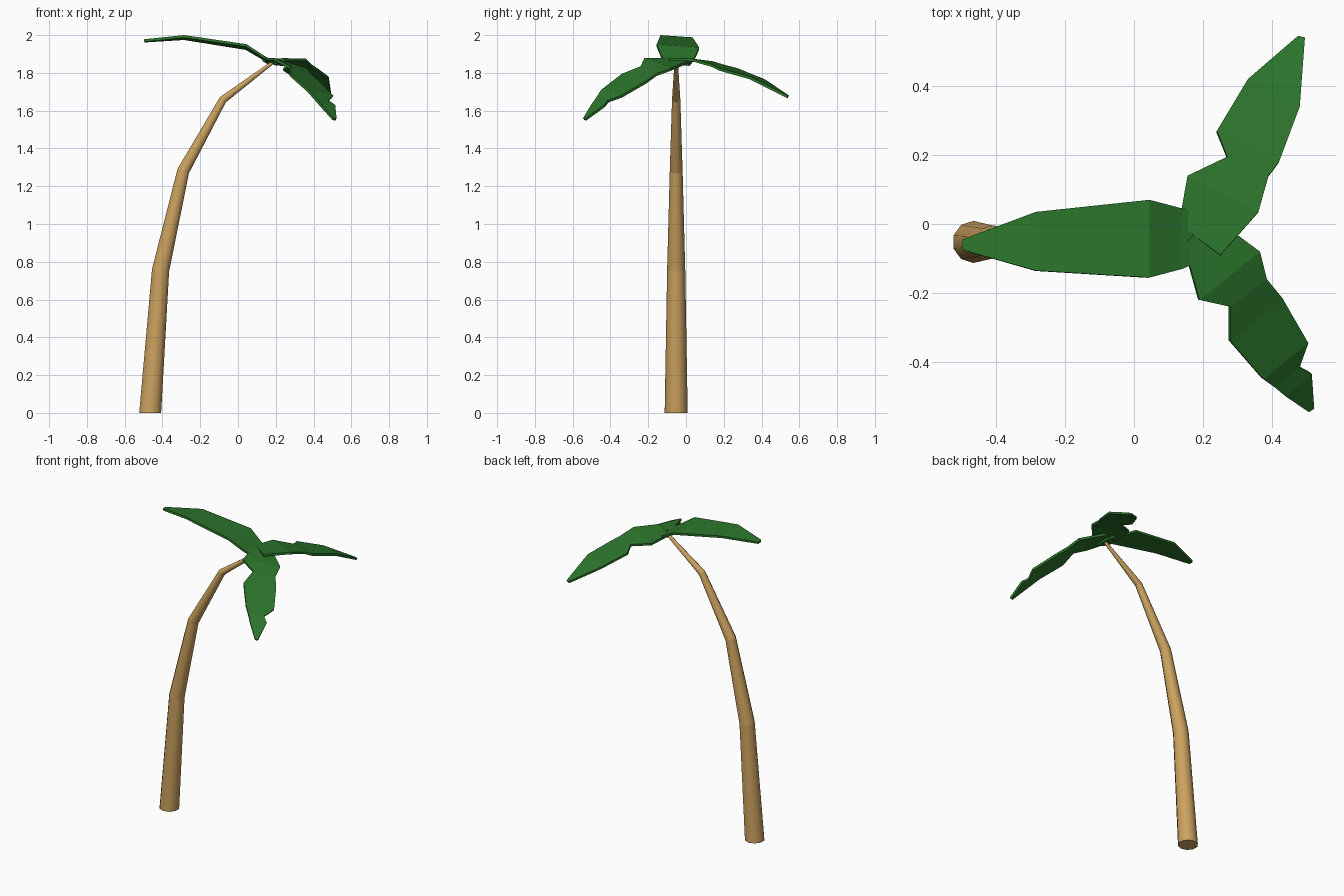
import bpy, bmesh, math
from mathutils import Vector

if "Cube" in bpy.data.objects:
    bpy.data.objects.remove(bpy.data.objects["Cube"])


def material(name, rgb):
    m = bpy.data.materials.new(name)
    m.diffuse_color = (*rgb, 1)
    m.use_nodes = True
    m.node_tree.nodes["Principled BSDF"].inputs["Base Color"].default_value = m.diffuse_color
    return m


def add_object(name, bm, mat):
    me = bpy.data.meshes.new(name)
    bm.to_mesh(me)
    bm.free()
    me.materials.append(mat)
    ob = bpy.data.objects.new(name, me)
    bpy.context.collection.objects.link(ob)
    return ob


bark = material("bark", (0.60, 0.36, 0.115))
green = material("leaf_green", (0.025, 0.178, 0.025))


# Trunk: rings (x, z, radius, lean angle) swept along a bend, creased at each ring
def trunk(path, y, sides=10):
    bm = bmesh.new()
    rings = []
    for x, z, r, lean in path:
        u = Vector((math.cos(lean), 0, -math.sin(lean)))
        ring = []
        for i in range(sides):
            a = 2 * math.pi * (i + 0.5) / sides
            p = Vector((x, y, z)) + u * r * math.cos(a) + Vector((0, r * math.sin(a), 0))
            ring.append(bm.verts.new(p))
        rings.append(ring)
    for a, b in zip(rings, rings[1:]):
        for i in range(sides):
            j = (i + 1) % sides
            bm.faces.new((a[i], a[j], b[j], b[i])).smooth = True
    bm.faces.new(rings[0][::-1])
    bm.faces.new(rings[-1])
    for ring in rings:
        for i in range(sides):
            bm.edges.get((ring[i], ring[(i + 1) % sides])).smooth = False
    return add_object("trunk", bm, bark)


trunk([(-0.465, 0, 0.061, 0), (-0.41, 0.755, 0.048, 0.14), (-0.29, 1.28, 0.034, 0.36),
       (-0.08, 1.658, 0.022, 0.71), (0.19, 1.86, 0.009, 0.92)], -0.052)


# Leaf: strip between two edges, given as pairs of points from base to tip
def leaf(name, pairs):
    bm = bmesh.new()
    rows = [[bm.verts.new(p) for p in pair] for pair in pairs]
    for (a, b), (c, d) in zip(rows, rows[1:]):
        f = bm.faces.new((a, b, d, c))
        f.normal_update()
        if f.normal.z < 0:
            f.normal_flip()
    ob = add_object(name, bm, green)
    s = ob.modifiers.new("thickness", "SOLIDIFY")
    s.thickness = 0.014
    s.offset = -1


leaf("leaf_left", [
    ((0.21, 0.02, 1.85), (0.21, -0.10, 1.855)),
    ((0.14, 0.045, 1.88), (0.14, -0.13, 1.89)),
    ((0.045, 0.07, 1.935), (0.045, -0.155, 1.952)),
    ((-0.285, 0.035, 1.988), (-0.285, -0.135, 2.0)),
    ((-0.497, -0.045, 1.975), (-0.497, -0.075, 1.978))])

leaf("leaf_back", [
    ((0.13, 0.0, 1.875), (0.25, -0.09, 1.878)),
    ((0.155, 0.14, 1.862), (0.36, 0.035, 1.875)),
    ((0.27, 0.195, 1.845), (0.39, 0.14, 1.845)),
    ((0.24, 0.27, 1.826), (0.42, 0.18, 1.825)),
    ((0.33, 0.42, 1.765), (0.48, 0.34, 1.78)),
    ((0.475, 0.545, 1.68), (0.495, 0.54, 1.68))])

leaf("leaf_front", [
    ((0.145, -0.06, 1.88), (0.23, 0.02, 1.868)),
    ((0.19, -0.22, 1.88), (0.365, -0.08, 1.825)),
    ((0.28, -0.24, 1.835), (0.385, -0.16, 1.795)),
    ((0.28, -0.34, 1.795), (0.43, -0.215, 1.755)),
    ((0.375, -0.45, 1.71), (0.505, -0.345, 1.68)),
    ((0.41, -0.475, 1.67), (0.48, -0.415, 1.655)),
    ((0.44, -0.50, 1.635), (0.515, -0.435, 1.63)),
    ((0.507, -0.545, 1.56), (0.522, -0.535, 1.558))])
